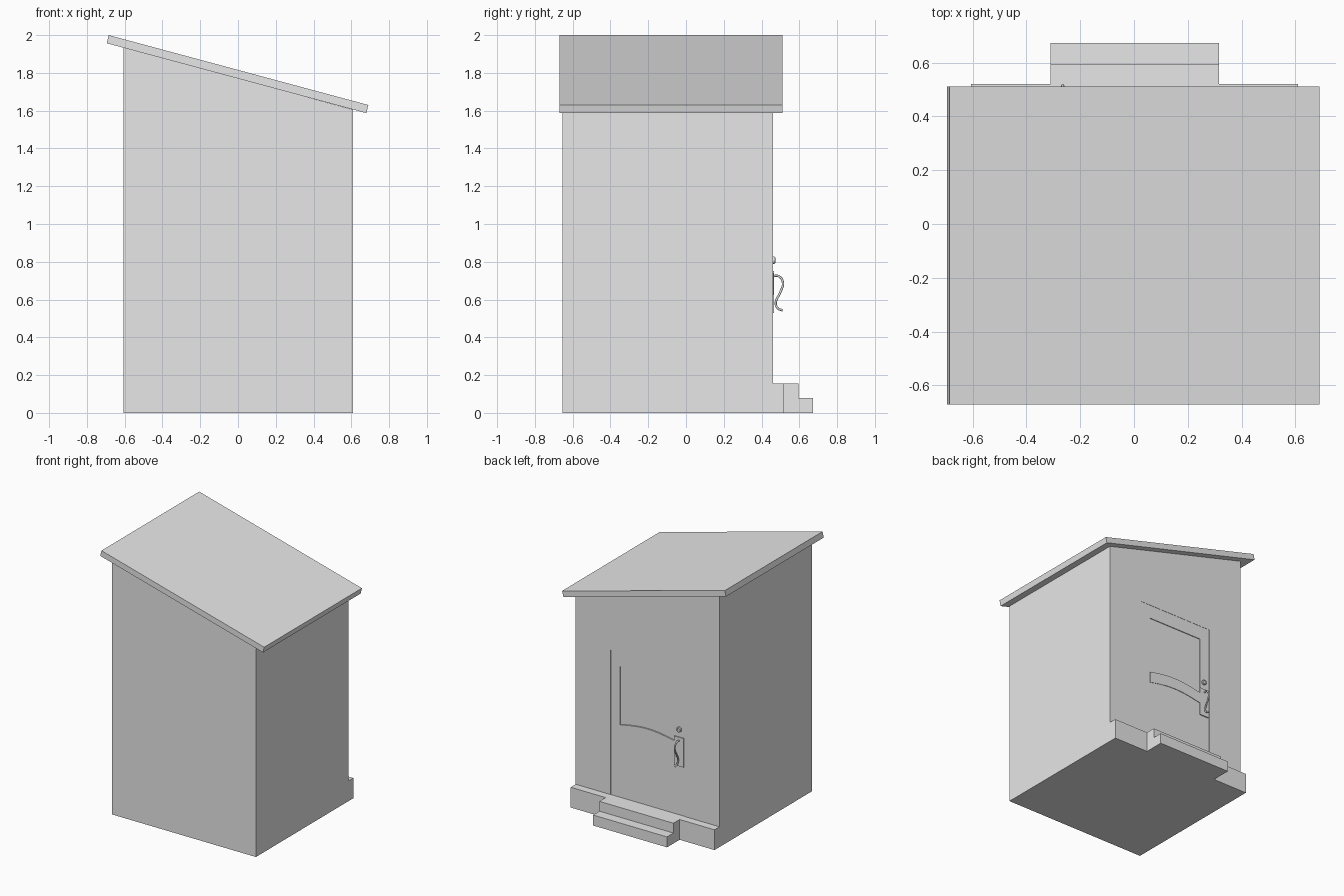
import bpy, bmesh, math
from mathutils import Vector

cube = bpy.data.objects.get("Cube")
if cube:
    bpy.data.objects.remove(cube, do_unlink=True)

grey = bpy.data.materials.new("plain_grey")
grey.use_nodes = True
grey.diffuse_color = (0.8, 0.8, 0.8, 1)
grey.node_tree.nodes["Principled BSDF"].inputs["Base Color"].default_value = (0.8, 0.8, 0.8, 1)

WALL = 0.46  # plane of the door wall
LEFT, RIGHT = 0.61, -0.605
DOOR = 0.315


def add_object(name, data):
    ob = bpy.data.objects.new(name, data)
    bpy.context.collection.objects.link(ob)
    data.materials.append(grey)
    return ob


def prism(name, outline, y0, y1):
    """Extrude an (x, z) outline from y0 to y1."""
    bm = bmesh.new()
    face = bm.faces.new([bm.verts.new((x, y0, z)) for x, z in outline])
    new = bmesh.ops.extrude_face_region(bm, geom=[face])["geom"]
    verts = [v for v in new if isinstance(v, bmesh.types.BMVert)]
    bmesh.ops.translate(bm, verts=verts, vec=(0, y1 - y0, 0))
    bmesh.ops.recalc_face_normals(bm, faces=bm.faces)
    mesh = bpy.data.meshes.new(name)
    bm.to_mesh(mesh)
    bm.free()
    return add_object(name, mesh)


def box(name, x0, x1, y0, y1, z0, z1):
    return prism(name, [(x0, z0), (x1, z0), (x1, z1), (x0, z1)], y0, y1)


def arch(x0, x1, z, rise, steps=12):
    """Shallow arched edge from x0 to x1."""
    return [(x0 + (x1 - x0) * i / steps, z + rise * math.sin(math.pi * i / steps))
            for i in range(steps + 1)]


def cut(target, cutter):
    cutter.hide_render = True
    mod = target.modifiers.new("recess", "BOOLEAN")
    mod.operation = "DIFFERENCE"
    mod.solver = "EXACT"
    mod.object = cutter
    bpy.context.view_layer.objects.active = target
    bpy.ops.object.modifier_apply(modifier=mod.name)
    bpy.data.objects.remove(cutter, do_unlink=True)


# Walls with a sloping top
walls = prism("walls", [(RIGHT, 0), (LEFT, 0), (LEFT, 1.605), (RIGHT, 1.935)], -0.655, WALL)

# Single-slope roof slab
prism("roof", [(-0.695, 1.957), (0.68, 1.587), (0.69, 1.63), (-0.685, 2.0)], -0.67, 0.51)

# Door outline and arched upper panel, both sunk into the wall
cut(walls, box("door_cutter", -DOOR, DOOR, WALL - 0.002, WALL + 0.05, 0.1, 1.26))
cut(walls, prism("panel_cutter", arch(-0.23, 0.236, 0.71, 0.03) + [(0.236, 1.155), (-0.23, 1.155)],
                 WALL - 0.008, WALL + 0.05))

# Raised arched rail across the door
prism("door_rail", arch(-0.23, 0.236, 0.625, 0.03) + arch(0.236, -0.23, 0.71, 0.03),
      WALL - 0.004, WALL + 0.002)

# Plinth and two steps
box("plinth", RIGHT, LEFT, WALL - 0.01, 0.52, 0, 0.155)
box("upper_step", -0.31, DOOR, 0.51, 0.595, 0, 0.155)
box("lower_step", -0.31, DOOR, 0.59, 0.672, 0, 0.08)

# Handle plate and keyhole collar
box("handle_plate", -0.305, -0.225, WALL - 0.004, WALL + 0.006, 0.53, 0.75)
bpy.ops.mesh.primitive_cylinder_add(vertices=24, radius=0.02, depth=0.012,
                                    location=(-0.265, WALL + 0.002, 0.808),
                                    rotation=(math.pi / 2, 0, 0))
collar = bpy.context.object
collar.name = "lock_collar"
collar.data.materials.append(grey)
bpy.ops.mesh.primitive_torus_add(major_segments=24, minor_segments=8, major_radius=0.013,
                                 minor_radius=0.005, location=(-0.265, WALL + 0.008, 0.808),
                                 rotation=(math.pi / 2, 0, 0))
ring = bpy.context.object
ring.name = "lock_ring"
ring.data.materials.append(grey)
bpy.ops.object.shade_smooth_by_angle()

# Curved pull handle
path = [(0.46, 0.725), (0.492, 0.723), (0.513, 0.69), (0.5, 0.64),
        (0.475, 0.58), (0.485, 0.555), (0.512, 0.542)]
curve = bpy.data.curves.new("door_handle", "CURVE")
curve.dimensions = "3D"
curve.bevel_depth = 0.006
curve.bevel_resolution = 2
curve.use_fill_caps = True
spline = curve.splines.new("BEZIER")
spline.bezier_points.add(len(path) - 1)
for point, (y, z) in zip(spline.bezier_points, path):
    point.co = Vector((-0.265, y, z))
    point.handle_left_type = point.handle_right_type = "AUTO"
add_object("door_handle", curve)
